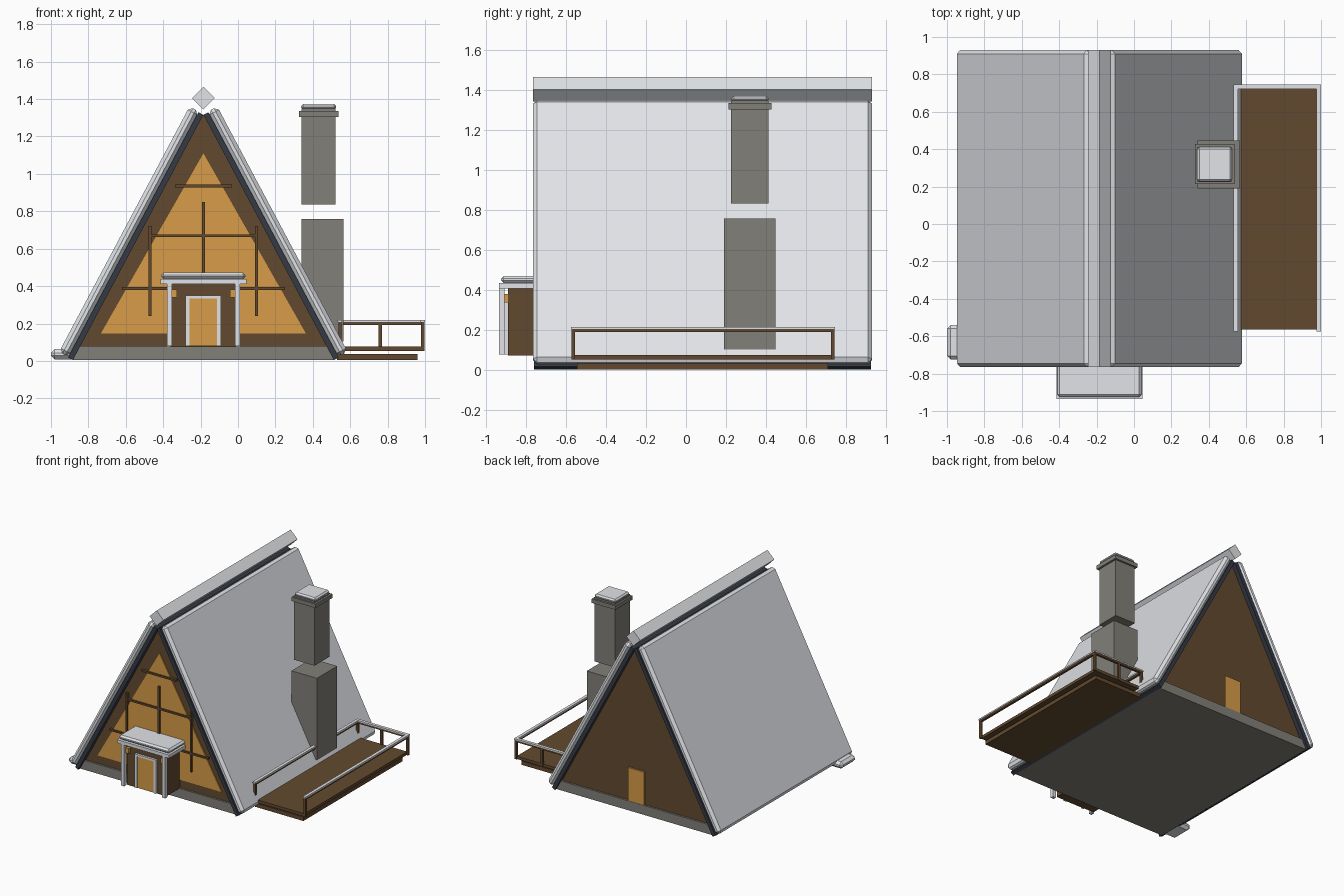
import bpy
import bmesh
import math
from mathutils import Matrix, Vector

if "Cube" in bpy.data.objects:
    bpy.data.objects.remove(bpy.data.objects["Cube"], do_unlink=True)


def material(name, rgb):
    mat = bpy.data.materials.new(name)
    mat.use_nodes = True
    mat.diffuse_color = (*rgb, 1)
    mat.node_tree.nodes["Principled BSDF"].inputs["Base Color"].default_value = (*rgb, 1)
    return mat


SNOW = material("snow white", (0.75, 0.77, 0.80))
TIMBER = material("brown timber", (0.122, 0.068, 0.028))
AMBER = material("amber glow", (0.69, 0.335, 0.065))
STONE = material("grey stone", (0.225, 0.215, 0.19))
SLATE = material("dark slate", (0.035, 0.042, 0.058))


def finish(name, bm, mat, bevel=0):
    bmesh.ops.recalc_face_normals(bm, faces=bm.faces)
    mesh = bpy.data.meshes.new(name)
    bm.to_mesh(mesh)
    bm.free()
    mesh.materials.append(mat)
    obj = bpy.data.objects.new(name, mesh)
    bpy.context.collection.objects.link(obj)
    if bevel:
        mod = obj.modifiers.new("chamfer", "BEVEL")
        mod.width = bevel
        mod.segments = 1
    return obj


def box(name, mat, x, y, z, bevel=0):
    """Box given by its (min, max) range on each axis."""
    bm = bmesh.new()
    bmesh.ops.create_cube(bm, size=1)
    for v in bm.verts:
        v.co = [(r[0] + r[1]) / 2 + c * (r[1] - r[0]) for c, r in zip(v.co, (x, y, z))]
    return finish(name, bm, mat, bevel)


def prism(name, mat, profile, y, bevel=0):
    """Front (x, z) outline extruded along the y range."""
    bm = bmesh.new()
    face = bm.faces.new([bm.verts.new((px, y[0], pz)) for px, pz in profile])
    new = bmesh.ops.extrude_face_region(bm, geom=[face])["geom"]
    moved = [g for g in new if isinstance(g, bmesh.types.BMVert)]
    bmesh.ops.translate(bm, verts=moved, vec=(0, y[1] - y[0], 0))
    return finish(name, bm, mat, bevel)


CX = -0.185                     # centre line of the house
HALF = 0.70                     # half width at the ground
PITCH = math.radians(62)
SLOPE = math.tan(PITCH)
ROOF_Y = (-0.765, 0.93)
WALL_Y = (-0.72, 0.89)


def inner_half(z):
    return HALF - z / SLOPE


# Foundation and A-shaped body
low, high = inner_half(0.005), inner_half(0.08)
prism("foundation", STONE, [(CX - low, 0.005), (CX + low, 0.005),
                            (CX + high, 0.08), (CX - high, 0.08)], (-0.735, 0.905))
prism("house_body", TIMBER, [(CX - high, 0.08), (CX + high, 0.08),
                             (CX, HALF * SLOPE)], WALL_Y)

# Roof slopes: a slate layer under a snow layer, on both sides
for side, label in ((-1, "right"), (1, "left")):
    along = Vector((-side * math.cos(PITCH), math.sin(PITCH)))
    out = Vector((side * math.sin(PITCH), math.cos(PITCH)))
    foot = Vector((CX + side * HALF, 0))

    def slab(s0, s1, t0, t1):
        return [foot + along * s + out * t
                for s, t in ((s0, t0), (s1, t0), (s1, t1), (s0, t1))]

    prism(label + "_roof_slate", SLATE, slab(0.005, 1.49, 0, 0.03),
          (ROOF_Y[0] + 0.005, ROOF_Y[1] - 0.005))
    prism(label + "_roof_snow", SNOW, slab(0.01, 1.495, 0.028, 0.086), ROOF_Y, 0.02)

# Ridge beam set on its corner
R = 0.061
prism("ridge_beam", SNOW, [(CX - R, 1.405), (CX, 1.405 - R),
                           (CX + R, 1.405), (CX, 1.405 + R)], ROOF_Y)

# Large front window with its glazing bars
prism("front_window", AMBER, [(CX - 0.548, 0.147), (CX + 0.548, 0.147), (CX, 1.11)],
      (-0.728, -0.719))
for i, (half, z) in enumerate(((0.152, 0.935), (0.29, 0.67), (0.436, 0.387))):
    box(f"window_crossbar_{i}", TIMBER, (CX - half, CX + half), (-0.74, -0.72),
        (z - 0.007, z + 0.007))
for i, (dx, top) in enumerate(((-0.285, 0.72), (0, 0.85), (0.285, 0.72))):
    box(f"window_upright_{i}", TIMBER, (CX + dx - 0.008, CX + dx + 0.008),
        (-0.74, -0.72), (0.24, top))

# Entrance porch
box("porch", TIMBER, (CX - 0.175, CX + 0.175), (-0.89, -0.7), (0.075, 0.412))
box("porch_roof", SNOW, (CX - 0.23, CX + 0.23), (-0.935, -0.715), (0.41, 0.437))
box("porch_snow", SNOW, (CX - 0.225, CX + 0.225), (-0.925, -0.715), (0.437, 0.472), 0.013)
box("front_door", AMBER, (CX - 0.075, CX + 0.075), (-0.9, -0.88), (0.08, 0.336))
box("door_frame_top", SNOW, (CX - 0.095, CX + 0.095), (-0.908, -0.88), (0.334, 0.35))
for side, label in ((-1, "right"), (1, "left")):
    def span(a, b):
        return tuple(sorted((CX + side * a, CX + side * b)))

    box(label + "_door_frame", SNOW, span(0.073, 0.095), (-0.908, -0.88), (0.08, 0.34))
    box(label + "_porch_post", SNOW, span(0.168, 0.195), (-0.935, -0.908), (0.08, 0.41))
    box(label + "_lantern", AMBER, span(0.142, 0.168), (-0.915, -0.889), (0.34, 0.382))

# Back door
box("back_door", AMBER, (CX - 0.075, CX + 0.068), (0.88, 0.903), (0.08, 0.345))

# Chimney
box("chimney_base", STONE, (0.34, 0.565), (0.19, 0.447), (0.105, 0.76))
box("chimney_stack", STONE, (0.34, 0.52), (0.225, 0.412), (0.835, 1.35))
box("chimney_cap", STONE, (0.325, 0.536), (0.213, 0.427), (1.305, 1.337))
box("chimney_snow", SNOW, (0.338, 0.525), (0.228, 0.412), (1.343, 1.373), 0.011)

# Side deck
box("deck_base", TIMBER, (0.53, 0.96), (-0.545, 0.71), (0.005, 0.036))
box("deck_floor", TIMBER, (0.53, 0.983), (-0.565, 0.735), (0.054, 0.077))

# Deck railing on three sides, with snow lying on it
W = 0.009
IN_X, OUT_X, FRONT_Y, BACK_Y = 0.545, 0.988, -0.563, 0.733
for i, (px, py) in enumerate(((IN_X, FRONT_Y), (OUT_X, FRONT_Y), (IN_X, BACK_Y),
                              (OUT_X, BACK_Y), (0.76, BACK_Y))):
    box(f"railing_post_{i}", TIMBER, (px - W, px + W), (py - W, py + W), (0.054, 0.2))
for label, x, y in (("inner", (IN_X, IN_X), (FRONT_Y, BACK_Y)),
                    ("outer", (OUT_X, OUT_X), (FRONT_Y, BACK_Y)),
                    ("back", (IN_X, OUT_X), (BACK_Y, BACK_Y))):
    for part, mat, z, w in (("rail", TIMBER, (0.192, 0.207), W),
                            ("rail_snow", SNOW, (0.207, 0.218), W + 0.003)):
        box(f"{label}_{part}", mat, (x[0] - w, x[1] + w), (y[0] - w, y[1] + w), z)

# Snow drift beside the front corner
box("snow_drift", SNOW, (-1.0, -0.745), (-0.725, -0.54), (0.008, 0.063), 0.02)
